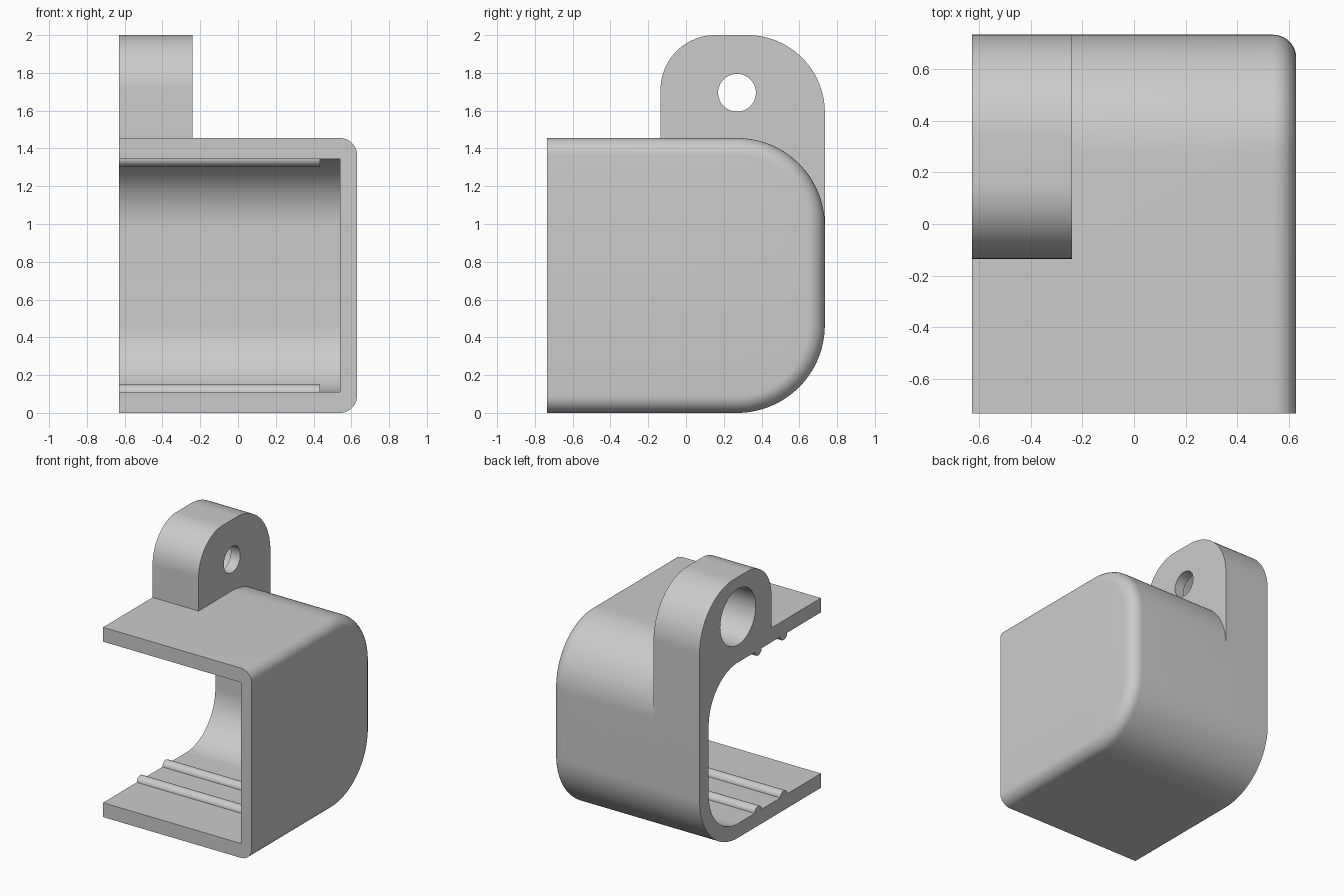
import bpy, bmesh
from math import sin, cos, pi, radians

if "Cube" in bpy.data.objects:
    bpy.data.objects.remove(bpy.data.objects["Cube"], do_unlink=True)

X0, X1 = -0.63, 0.63      # open side, closed side
FRONT, BACK = -0.735, 0.735
TOP = 1.455
WALL, SIDE_WALL, FILLET = 0.11, 0.09, 0.09

grey = bpy.data.materials.new("light grey")
grey.use_nodes = True
colour = (0.6, 0.6, 0.6, 1)
grey.diffuse_color = colour
grey.node_tree.nodes["Principled BSDF"].inputs["Base Color"].default_value = colour


def arc(cy, cz, r, start, end, n=28):
    """Points of an arc in the y-z plane, angles in degrees."""
    angles = [radians(start + (end - start) * i / n) for i in range(n + 1)]
    return [(cy + r * cos(a), cz + r * sin(a)) for a in angles]


def prism(name, profile, x0, x1, fillet=0):
    """Extrude a y-z profile along x, rounding the far rim except at the front."""
    bm = bmesh.new()
    base = bm.faces.new([bm.verts.new((x0, y, z)) for y, z in profile])
    moved = bmesh.ops.extrude_face_region(bm, geom=[base], use_keep_orig=True)["geom"]
    for v in moved:
        if isinstance(v, bmesh.types.BMVert):
            v.co.x = x1
    bmesh.ops.recalc_face_normals(bm, faces=bm.faces)
    if fillet:
        rim = [e for e in bm.edges
               if all(v.co.x > x1 - 1e-4 for v in e.verts)
               and any(v.co.y > FRONT + 1e-4 for v in e.verts)]
        bmesh.ops.bevel(bm, geom=rim, offset=fillet, segments=10,
                        profile=0.5, affect='EDGES', clamp_overlap=False)
        bmesh.ops.recalc_face_normals(bm, faces=bm.faces)
    mesh = bpy.data.meshes.new(name)
    bm.to_mesh(mesh)
    bm.free()
    mesh.materials.append(grey)
    obj = bpy.data.objects.new(name, mesh)
    bpy.context.collection.objects.link(obj)
    return obj


def combine(target, other, operation):
    """Apply a boolean and discard the second body."""
    mod = target.modifiers.new(operation.lower(), 'BOOLEAN')
    mod.operation, mod.object, mod.solver = operation, other, 'EXACT'
    bpy.context.view_layer.objects.active = target
    bpy.ops.object.modifier_apply(modifier=mod.name)
    bpy.data.objects.remove(other, do_unlink=True)


def shell_profile(inset, front):
    """Plate, rounded back and plate, offset inwards by inset."""
    r = 0.465
    cy = BACK - r
    return ([(front, inset)] + arc(cy, r, r - inset, -90, 0)
            + arc(cy, TOP - r, r - inset, 0, 90) + [(front, TOP - inset)])


# Outer body with a rounded closed side
housing = prism("housing", shell_profile(0, FRONT), X0, X1, FILLET)

# Mounting lug, running down flush with the back
lug_low = TOP - 0.465
lug = prism("lug", [(-0.135, lug_low), (BACK, lug_low)]
            + arc(0.325, 1.59, 0.41, 0, 90) + arc(0.155, 1.71, 0.29, 90, 180),
            X0, -0.24)
combine(housing, lug, 'UNION')

# Cavity, open to the front and one side
cavity = prism("cavity", shell_profile(WALL, FRONT - 0.2), X0 - 0.2, X1 - SIDE_WALL)
combine(housing, cavity, 'DIFFERENCE')

# Stepped hole through the lug
for name, radius, x_end in (("counterbore", 0.215, -0.32), ("bolt_hole", 0.1, -0.1)):
    bore = prism(name, arc(0.27, 1.695, radius, 0, 360, 64)[:-1], X0 - 0.1, x_end)
    combine(housing, bore, 'DIFFERENCE')

# Rounded grip ridges on the inner faces of both plates
parts = [housing]
for side, floor, up in (("lower", WALL, 1), ("upper", TOP - WALL, -1)):
    for place, y in (("front", -0.285), ("rear", 0.025)):
        bump = [(y + 0.042 * cos(pi * i / 12), floor + up * 0.04 * sin(pi * i / 12))
                for i in range(13)]
        root = [(y - 0.042, floor - up * 0.01), (y + 0.042, floor - up * 0.01)]
        parts.append(prism(f"{side}_{place}_ridge", bump + root, X0, 0.435))

for obj in parts:
    bpy.ops.object.select_all(action='DESELECT')
    obj.select_set(True)
    bpy.context.view_layer.objects.active = obj
    bpy.ops.object.shade_smooth_by_angle(angle=radians(30))
